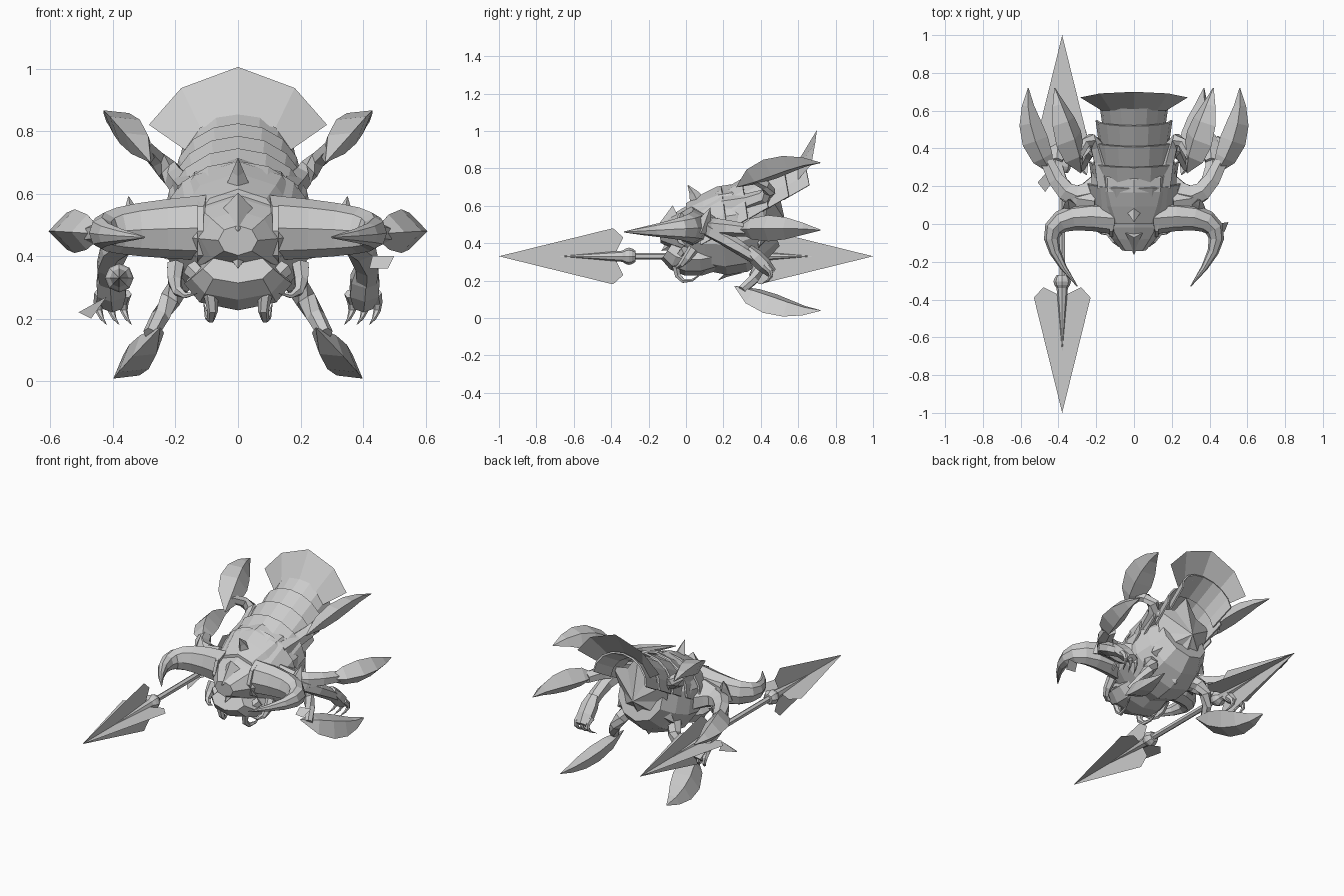
import bpy, bmesh, math
from mathutils import Vector

cube = bpy.data.objects.get("Cube")
if cube:
    bpy.data.objects.remove(cube)

grey = bpy.data.materials.new("plain_grey")
grey.use_nodes = True
grey.diffuse_color = (.6, .6, .6, 1)
grey.node_tree.nodes["Principled BSDF"].inputs["Base Color"].default_value = grey.diffuse_color


# Thickness rules along a part, from its root to its tip
def steady(t):
    return 1


def taper(t):
    return 1 - t


def horn_taper(t):
    return (1 - t) ** .75


def limb_taper(t):
    return 1 - t / 2


def leaf(t):
    return math.sin(math.pi * t ** .75)


def barrel(t):
    return .7 + .4 * math.sin(math.pi * t)


def dome(t):
    return .3 + .7 * math.sin(math.pi * t / 2)


def make(name, verts, faces, thickness=0):
    mesh = bpy.data.meshes.new(name)
    mesh.from_pydata(verts, [], faces)
    bm = bmesh.new()
    bm.from_mesh(mesh)
    bmesh.ops.recalc_face_normals(bm, faces=bm.faces)
    bm.to_mesh(mesh)
    bm.free()
    mesh.materials.append(grey)
    part = bpy.data.objects.new(name, mesh)
    bpy.context.collection.objects.link(part)
    if thickness:
        solidify = part.modifiers.new("thickness", "SOLIDIFY")
        solidify.thickness = thickness
        solidify.offset = 0


def bezier(points, t):
    points = [Vector(p) for p in points]
    while len(points) > 1:
        points = [a.lerp(b, t) for a, b in zip(points, points[1:])]
    return points[0]


def sweep(name, points, width, height, profile=steady, sides=6, up=(0, 0, 1), steps=5):
    """Sweep an ellipse along a bezier curve, scaled by the profile rule."""
    verts, faces = [], []
    centres = [bezier(points, i / steps) for i in range(steps + 1)]
    for i, centre in enumerate(centres):
        along = centres[min(i + 1, steps)] - centres[max(i - 1, 0)]
        side = along.cross(Vector(up)).normalized()
        high = side.cross(along).normalized()
        scale = max(profile(i / steps), .03)
        for k in range(sides):
            angle = math.pi / 2 + math.tau * k / sides
            verts.append(centre + scale * (side * width * math.cos(angle) + high * height * math.sin(angle)))
    for start in range(0, steps * sides, sides):
        for k in range(sides):
            after = (k + 1) % sides
            faces.append((start + k, start + after, start + sides + after, start + sides + k))
    faces += [tuple(range(sides)), tuple(range(steps * sides, len(verts)))]
    make(name, verts, faces)


def pair(name, points, width, height, profile=steady, sides=6, up=(0, 0, 1), steps=5):
    """Sweep a part on the left and its reflection on the right."""
    for label, sign in (("left_", 1), ("right_", -1)):
        mirrored = [(sign * x, y, z) for x, y, z in points]
        sweep(label + name, mirrored, width, height, profile, sides, (sign * up[0], up[1], up[2]), steps)


# Body, head and jaw
sweep("body", [(0, 0, .46), (0, .25, .45), (0, .45, .53)], .22, .22, barrel, sides=10)
sweep("head", [(0, -.14, .45), (0, .12, .47)], .21, .16, dome, sides=8, steps=4)
sweep("jaw", [(0, -.1, .36), (0, 0, .26), (0, .25, .36)], .16, .08, barrel, sides=8)


# Overlapping back plates, each an arch that rises and flares towards the rear
def back_plate(name, y, z, width, drop):
    verts, count = [], 8
    for step in range(2):
        for k in range(count + 1):
            angle = math.pi * k / count
            fall = 1 - math.sin(angle)
            verts.append(((width + .02 * step) * math.cos(angle),
                          y + .14 * step + .03 * fall, z + .08 * step - drop * fall))
    faces = [(k, k + 1, k + count + 2, k + count + 1) for k in range(count)]
    make(name, verts, faces, .01)


for i in range(5):
    back_plate(f"back_plate_{i + 1}", .05 + .11 * i, .62 + .04 * i, .23 - .017 * i, .23 - .02 * i)

# Star-shaped rear of the abdomen, ridges meeting in a blunt point
star, points = [], 12
for k in range(points):
    angle = math.tau * k / points + math.pi / 2
    reach = .7 if k % 2 else 1
    star.append((.23 * reach * math.cos(angle), .42 + .05 * math.sin(angle), .52 + .27 * reach * math.sin(angle)))
star += [(0, .53, .52), (0, .3, .52)]
make("rear_star", star, [(k, (k + 1) % points, points + tip) for k in range(points) for tip in range(2)])

# Tail fan, swept out from the last back plate
angles = [k * math.pi / 4 for k in range(-2, 3)]
fan = [(.17 * math.sin(a), .6, .74 + .1 * math.cos(a)) for a in angles]
fan += [(.285 * math.sin(a) * (.9 if k % 2 else 1), .67 + .03 * math.cos(a), .82 + .185 * math.cos(a) * (.9 if k % 2 else 1))
        for k, a in enumerate(angles)]
make("tail_fan", fan, [(k, k + 1, k + 6, k + 5) for k in range(4)])

# Spikes of the head and shoulders
sweep("crown_spike", [(0, .08, .57), (0, .06, .65), (0, .01, .71)], .06, .07, taper, 4, (0, 1, 0), steps=3)
sweep("brow_spike", [(0, -.04, .54), (0, -.16, .48)], .06, .07, taper, 4, steps=2)
sweep("chin_spike", [(0, -.07, .4), (0, -.13, .36)], .03, .04, taper, 4, steps=2)
pair("shoulder_spike", [(.33, .08, .46), (.35, .13, .59)], .05, .05, horn_taper, 4, (0, 1, 0), steps=3)

# Great curved horns with collars
pair("horn", [(.1, .03, .49), (.65, .1, .48), (.3, -.33, .46)], .085, .105, horn_taper, sides=8, steps=8)
pair("horn_collar", [(.11, .03, .48), (.13, .03, .48)], .1, .11, sides=8, steps=1)

# Hooked mouthparts
pair("mandible", [(.15, 0, .36), (.04, -.1, .3), (.09, -.05, .1), (.11, .1, .25)],
     .03, .03, horn_taper, up=(1, 0, 0), steps=6)
pair("outer_mandible", [(.2, .04, .37), (.22, -.04, .25), (.13, -.06, .28)],
     .03, .03, horn_taper, up=(0, 1, 0), steps=4)

# Three pairs of legs, each ending in a leaf-shaped blade
pair("upper_leg", [(.15, .2, .6), (.2, .6, .65), (.3, .35, .75)], .05, .05, limb_taper)
pair("middle_leg", [(.18, .2, .46), (.35, .05, .5), (.46, .33, .47)], .08, .07, limb_taper)
pair("lower_leg", [(.12, .25, .4), (.2, .5, .3), (.28, .3, .15)], .05, .05, limb_taper)
pair("upper_blade", [(.28, .27, .7), (.37, .5, .86), (.42, .72, .83)], .09, .05, leaf, 4, (-.6, 0, .8))
pair("middle_blade", [(.43, .26, .47), (.58, .48, .49), (.56, .72, .47)], .07, .07, leaf, 4)
pair("lower_blade", [(.25, .26, .17), (.35, .5, .02), (.37, .72, .04)], .09, .05, leaf, 4, (.6, 0, .8))

# Arms reaching back beside the body, with clawed hands
pair("arm", [(.2, .12, .5), (.45, .12, .48), (.41, .4, .3)], .07, .06, limb_taper)
pair("hand", [(.41, .33, .37), (.4, .46, .24)], .05, .04, barrel, steps=3)
for i in range(3):
    x = .36 + .04 * i
    pair(f"claw_{i + 1}", [(x, .42, .28), (x + .02, .5, .22), (x - .02, .4, .18)],
         .02, .02, horn_taper, up=(1, 0, 0), steps=4)

# Small loose fins
make("left_fin", [(.43, 0, .4), (.5, .01, .4), (.48, -.04, .36), (.42, -.03, .36)], [range(4)])
make("right_fin", [(-.42, .24, .27), (-.44, .3, .24), (-.51, .22, .22), (-.47, .17, .2)], [range(4)])

# Double-ended spear, each end with two crossed blades around a pointed core
spear_x, spear_z = -.38, .33
half = [(.03, .37), (.1, .335), (.15, .39)]
outline = half + [(0, 1)] + [(-w, y) for w, y in reversed(half)]
face = [range(len(outline))]


def along_spear(start, end):
    return [(spear_x, start, spear_z), (spear_x, end, spear_z)]


sweep("spear_shaft", along_spear(-.4, .4), .018, .018, steps=1)
for label, sign in (("front", -1), ("rear", 1)):
    make(label + "_flat_spear_blade", [(spear_x + w, sign * y, spear_z) for w, y in outline], face)
    make(label + "_upright_spear_blade", [(spear_x, sign * y, spear_z + w) for w, y in outline], face)
    sweep(label + "_spear_core", along_spear(sign * .34, sign * .67), .03, .03, taper, sides=8, steps=2)
    sweep(label + "_spear_collar", along_spear(sign * .27, sign * .34), .042, .042, barrel, sides=8, steps=4)
